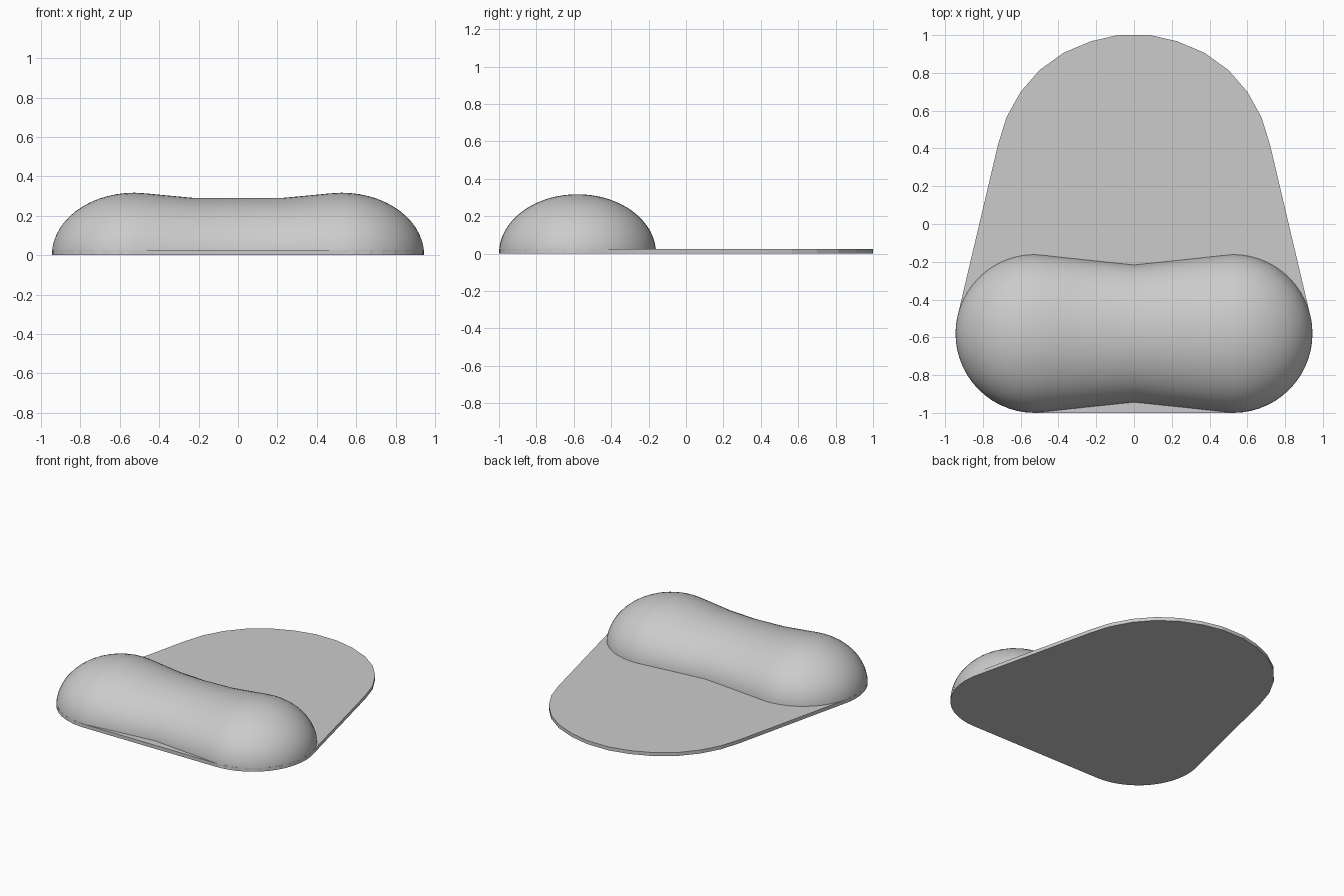
import bpy, bmesh
from math import sin, cos, pi, radians

if "Cube" in bpy.data.objects:
    bpy.data.objects.remove(bpy.data.objects["Cube"])

grey = bpy.data.materials.new("plain grey")
grey.use_nodes = True
colour = (0.6, 0.6, 0.6, 1)
grey.diffuse_color = colour
grey.node_tree.nodes["Principled BSDF"].inputs["Base Color"].default_value = colour

LOBE_X, LOBE_Y, LOBE_R = 0.525, -0.58, 0.42
LOBE_H = 0.317


def finish(bm, name, smooth):
    bmesh.ops.recalc_face_normals(bm, faces=bm.faces[:])
    mesh = bpy.data.meshes.new(name)
    bm.to_mesh(mesh)
    bm.free()
    mesh.materials.append(grey)
    obj = bpy.data.objects.new(name, mesh)
    bpy.context.collection.objects.link(obj)
    if smooth:
        bpy.ops.object.select_all(action="DESELECT")
        obj.select_set(True)
        bpy.context.view_layer.objects.active = obj
        bpy.ops.object.shade_smooth_by_angle(angle=radians(40))
    return obj


# Base plate: rounded front corners, tapering sides, domed back
half = [(LOBE_X + LOBE_R * sin(a), LOBE_Y - LOBE_R * cos(a))
        for a in (radians(10 * i) for i in range(11))]
half += [(0.72, 0.42), (0.675, 0.565), (0.6, 0.7), (0.5, 0.815),
         (0.375, 0.905), (0.23, 0.967), (0.085, 1.0)]
outline = half + [(-x, y) for x, y in reversed(half)]
bm = bmesh.new()
face = bm.faces.new([bm.verts.new((x, y, 0)) for x, y in outline])
top = bmesh.ops.extrude_face_region(bm, geom=[face], use_keep_orig=True)
bmesh.ops.translate(bm, vec=(0, 0, 0.025),
                    verts=[v for v in top["geom"] if isinstance(v, bmesh.types.BMVert)])
finish(bm, "base_plate", False)

# Bolster: half-ellipse sections (x, half width, height) lofted from end to end
right = [(0.22, 0.388, 0.29), (0.37, 0.404, 0.304), (0.46, 0.414, 0.313)]
CAP = 14
for i in range(CAP):
    a = i / CAP * pi / 2
    right.append((LOBE_X + LOBE_R * sin(a), LOBE_R * cos(a), LOBE_H * cos(a)))
sections = [(-x, w, h) for x, w, h in reversed(right)] + [(0, 0.365, 0.29)] + right
SEG = 32
bm = bmesh.new()
rings = [[bm.verts.new((x, LOBE_Y - w * cos(pi * j / SEG), h * sin(pi * j / SEG)))
          for j in range(SEG + 1)] for x, w, h in sections]
for a, b in zip(rings, rings[1:]):
    for j in range(SEG):
        bm.faces.new((a[j], a[j + 1], b[j + 1], b[j]))
for ring, side in ((rings[0], -1), (rings[-1], 1)):
    tip = bm.verts.new((side * (LOBE_X + LOBE_R), LOBE_Y, 0))
    for j in range(SEG):
        bm.faces.new((ring[j], ring[j + 1], tip))
bolster = finish(bm, "bolster", True)
# The open underside rests on the plate; make sure the shell faces outward
if bolster.data.polygons[len(bolster.data.polygons) // 2].normal.z < 0:
    bolster.data.flip_normals()
